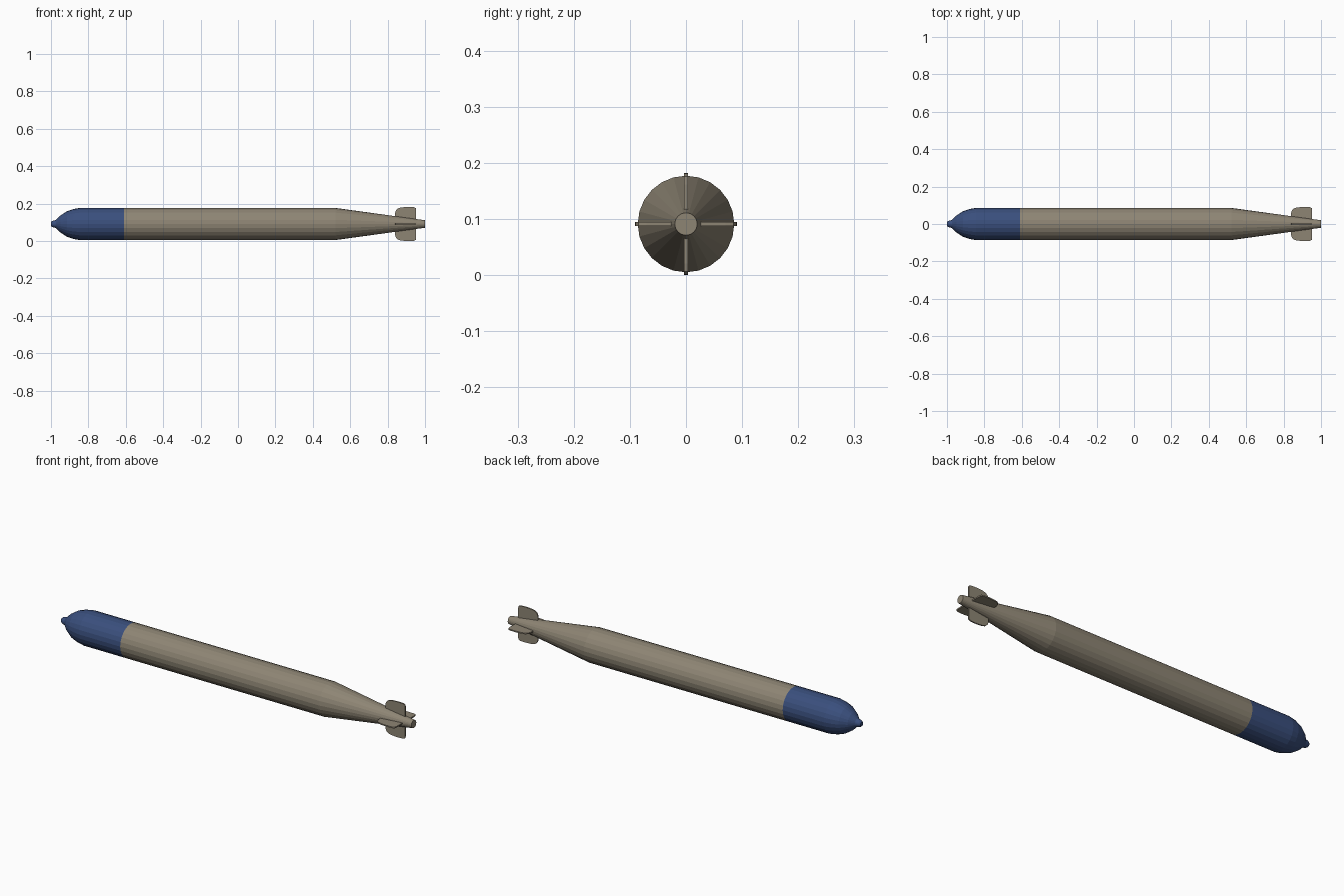
import bpy, bmesh, math
from mathutils import Matrix

if "Cube" in bpy.data.objects:
    bpy.data.objects.remove(bpy.data.objects["Cube"])

SIDES = 24
AXIS_Z = 0.091


def material(name, rgb):
    m = bpy.data.materials.new(name)
    m.diffuse_color = (*rgb, 1)
    m.use_nodes = True
    m.node_tree.nodes["Principled BSDF"].inputs["Base Color"].default_value = m.diffuse_color
    return m


TAN = material("tan_paint", (0.27, 0.235, 0.175))
BLUE = material("blue_paint", (0.042, 0.078, 0.205))


def finish(name, bm, mats):
    bmesh.ops.recalc_face_normals(bm, faces=bm.faces)
    me = bpy.data.meshes.new(name)
    bm.to_mesh(me)
    bm.free()
    for m in mats:
        me.materials.append(m)
    ob = bpy.data.objects.new(name, me)
    ob.location.z = AXIS_Z
    bpy.context.collection.objects.link(ob)
    return ob


# Hull: (x, radius) profile turned around the x axis, blue ahead of x = -0.61
profile = [(-1.0, 0.011), (-0.992, 0.017), (-0.974, 0.021), (-0.95, 0.045),
           (-0.915, 0.068), (-0.88, 0.08), (-0.845, 0.086), (-0.61, 0.086),
           (0.52, 0.086), (1.0, 0.02)]
bm = bmesh.new()
rings = []
for x, r in profile:
    rings.append([bm.verts.new((x, r * math.sin(a), r * math.cos(a)))
                  for a in (2 * math.pi * i / SIDES for i in range(SIDES))])
for a, b in zip(rings, rings[1:]):
    for i in range(SIDES):
        j = (i + 1) % SIDES
        bm.faces.new((a[i], a[j], b[j], b[i]))
bm.faces.new(rings[0])
bm.faces.new(rings[-1])
for f in bm.faces:
    f.material_index = 1 if f.calc_center_median().x < -0.61 else 0
finish("hull", bm, [TAN, BLUE])

# Four tail fins: thin plates with rounded outer corners
outline = [(0.84, 0.02), (0.84, 0.06), (0.845, 0.074), (0.856, 0.084),
           (0.875, 0.089), (0.91, 0.091), (0.94, 0.09), (0.951, 0.085),
           (0.953, 0.07), (0.953, 0.015)]
for k, side in enumerate(("top", "right", "bottom", "left")):
    bm = bmesh.new()
    face = bm.faces.new([bm.verts.new((x, -0.0032, z)) for x, z in outline])
    ext = bmesh.ops.extrude_face_region(bm, geom=[face], use_keep_orig=True)
    bmesh.ops.translate(bm, vec=(0, 0.0064, 0),
                        verts=[v for v in ext["geom"] if isinstance(v, bmesh.types.BMVert)])
    bmesh.ops.rotate(bm, verts=bm.verts, matrix=Matrix.Rotation(k * math.pi / 2, 3, 'X'))
    finish("tail_fin_" + side, bm, [TAN])
